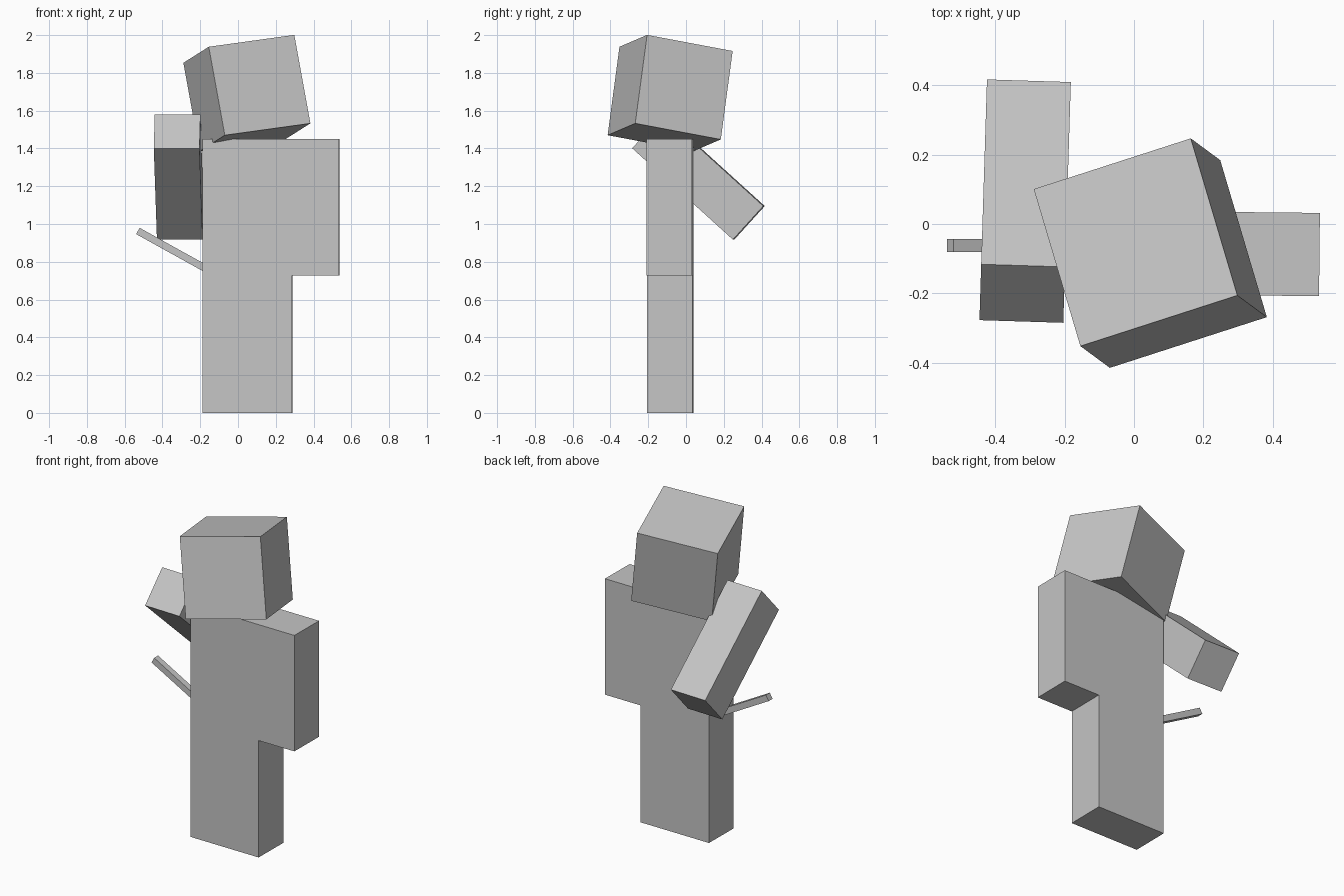
import bpy
import bmesh
from math import radians
from mathutils import Matrix, Vector, Euler

cube = bpy.data.objects.get("Cube")
if cube:
    bpy.data.objects.remove(cube, do_unlink=True)

# Single plain grey
grey = bpy.data.materials.new("plain grey")
grey.use_nodes = True
colour = (0.56, 0.56, 0.56, 1.0)
grey.diffuse_color = colour
grey.node_tree.nodes["Principled BSDF"].inputs["Base Color"].default_value = colour


def box(name, centre, size, turn=(0, 0, 0)):
    """A flat-faced box, turned in degrees about its own centre."""
    bm = bmesh.new()
    bmesh.ops.create_cube(bm, size=1, matrix=Matrix.Diagonal((*size, 1)))
    mesh = bpy.data.meshes.new(name)
    bm.to_mesh(mesh)
    bm.free()
    mesh.materials.append(grey)
    obj = bpy.data.objects.new(name, mesh)
    obj.location = centre
    obj.rotation_euler = [radians(a) for a in turn]
    bpy.context.collection.objects.link(obj)
    return obj


DEPTH = 0.24      # thickness of the torso and of every limb
HIP = 0.728       # height where the legs meet the torso
SHOULDER = 1.45
YAW = -0.6        # slight turn of the whole body
mid = Vector((0.05, -0.083, 0))
body_turn = Matrix.Rotation(radians(YAW), 3, "Z")


def body_box(name, x, width, bottom, top):
    """An upright box placed sideways from the body's middle line."""
    centre = mid + body_turn @ Vector((x, 0, (bottom + top) / 2))
    box(name, centre, (width, DEPTH, top - bottom), (0, 0, YAW))


# Torso, legs and the hanging left arm
body_box("torso", 0, 0.474, HIP, SHOULDER)
for side, sign in (("left", 1), ("right", -1)):
    body_box(side + "_leg", sign * 0.1185, 0.237, 0, HIP)
body_box("left_arm", 0.361, 0.248, HIP, SHOULDER)

# Tilted head
box("head", (0.047, -0.084, 1.693), (0.48, 0.48, 0.48), (-10.3, -7.5, 17.9))

# Right arm swung backwards
box("right_arm", (-0.314, 0.066, 1.248), (0.242, DEPTH, 0.72), (47.8, 0, -1.8))

# Thin rod sticking out of the right hip
slope = 29
length = 0.5
tip = Vector((-0.53, -0.062, 0.963))
along = Euler((0, radians(slope), 0)).to_matrix() @ Vector((1, 0, 0))
box("hip_rod", tip + along * length / 2, (length, 0.038, 0.038), (0, slope, 0))
